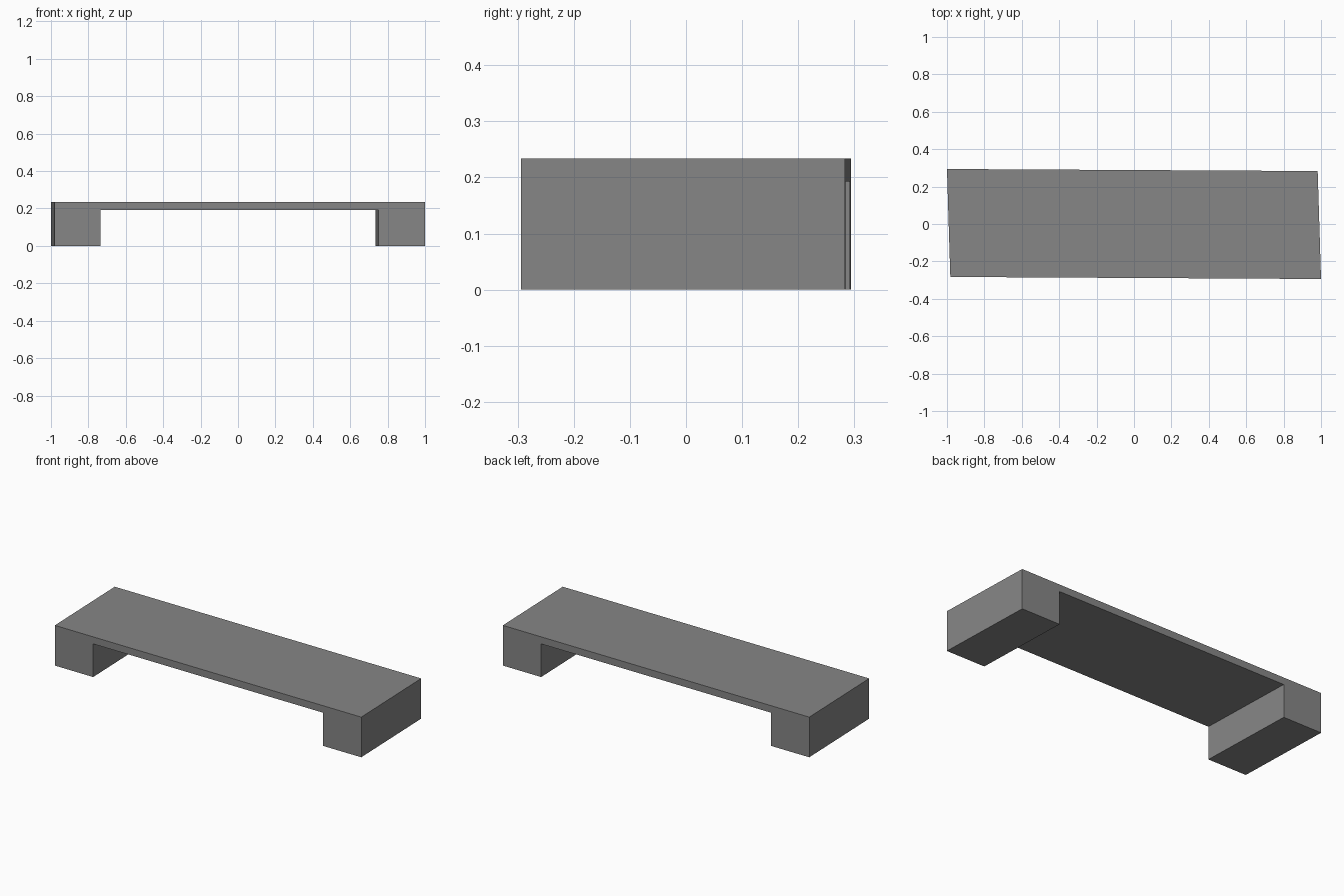
import bpy, bmesh

if "Cube" in bpy.data.objects:
    bpy.data.objects.remove(bpy.data.objects["Cube"])

TOP, UNDER = 0.234, 0.193
SLOPE = -0.0055          # the long sides run slightly off the x axis
HALF_DEPTH = 0.2885
SKEW = 0.009             # the short sides lean slightly off the y axis

# Bridge-shaped side profile (x, z): two block legs under a thin deck
profile = [(-0.991, 0), (-0.743, 0), (-0.743, UNDER), (0.743, UNDER),
           (0.743, 0), (0.991, 0), (0.991, TOP), (-0.991, TOP)]

# Extrude the profile from front to back, skewed
bm = bmesh.new()
front = [bm.verts.new((x + SKEW, SLOPE * x - HALF_DEPTH, z)) for x, z in profile]
face = bm.faces.new(front)
back = bmesh.ops.extrude_face_region(bm, geom=[face], use_keep_orig=True)["geom"]
bmesh.ops.translate(bm, vec=(-2 * SKEW, 2 * HALF_DEPTH, 0),
                    verts=[g for g in back if isinstance(g, bmesh.types.BMVert)])
bmesh.ops.recalc_face_normals(bm, faces=bm.faces)

mesh = bpy.data.meshes.new("bench")
bm.to_mesh(mesh)
bm.free()

# Dark grey finish
grey = bpy.data.materials.new("dark_grey")
grey.diffuse_color = (0.24, 0.24, 0.24, 1)
grey.use_nodes = True
grey.node_tree.nodes["Principled BSDF"].inputs["Base Color"].default_value = grey.diffuse_color
mesh.materials.append(grey)
bpy.context.collection.objects.link(bpy.data.objects.new("bench", mesh))
